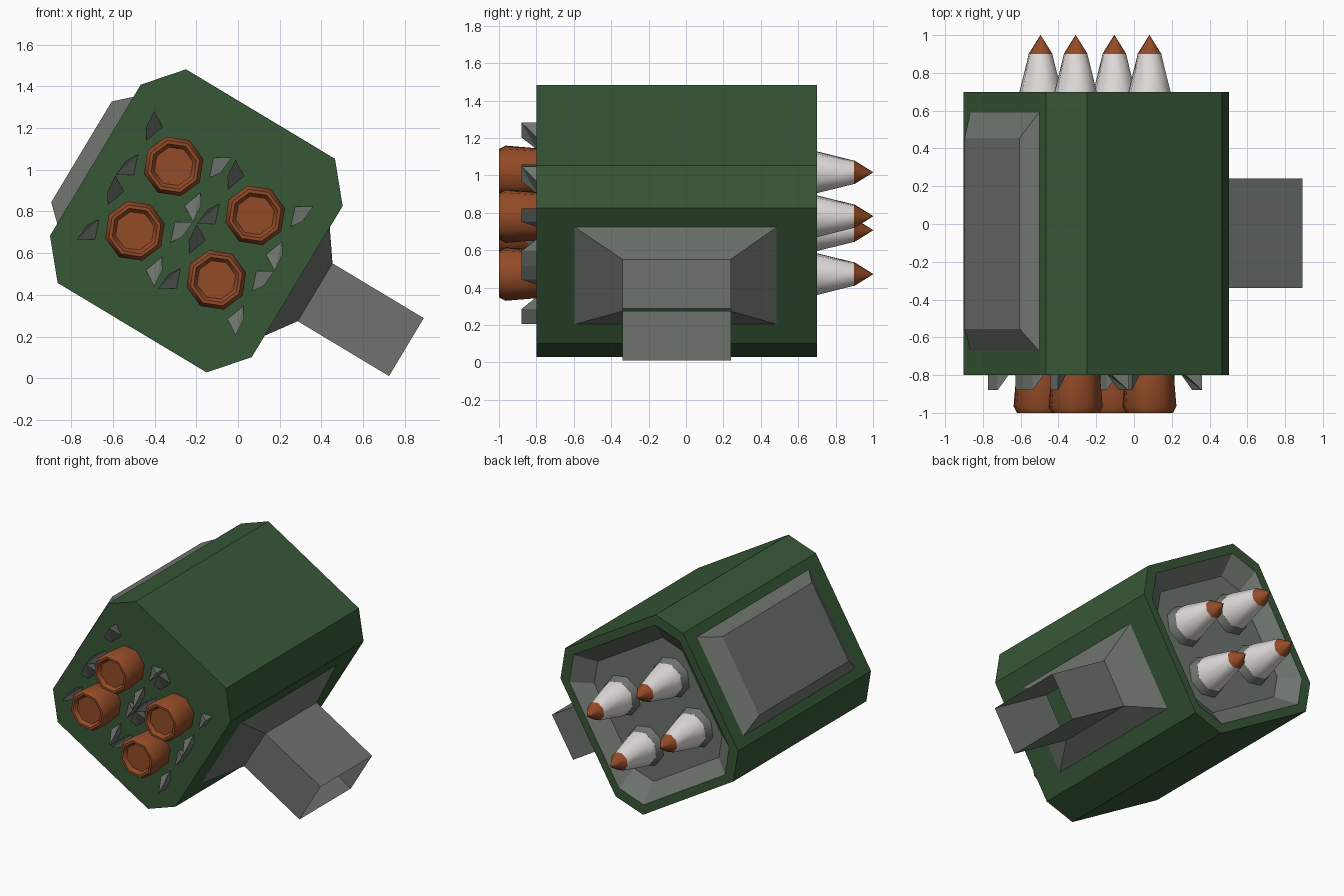
import bpy, bmesh, math

if "Cube" in bpy.data.objects:
    bpy.data.objects.remove(bpy.data.objects["Cube"])

TILT = math.radians(31)
C, S = math.cos(TILT), math.sin(TILT)
CX, CZ = -0.20, 0.755


def P(u, y, v):
    """Tilted pod coordinates (u across, v up) to world."""
    return (CX + C * u + S * v, y, CZ - S * u + C * v)


def material(name, rgb):
    m = bpy.data.materials.new(name)
    m.diffuse_color = (*rgb, 1)
    m.use_nodes = True
    m.node_tree.nodes["Principled BSDF"].inputs["Base Color"].default_value = m.diffuse_color
    return m


GREEN = material("dark_green", (0.038, 0.095, 0.038))
GREY = material("metal_grey", (0.155, 0.175, 0.155))
BROWN = material("rust_brown", (0.29, 0.07, 0.02))
WHITE = material("off_white", (0.76, 0.71, 0.71))


def build(name, verts, faces, mats, face_mats=None, smooth=False):
    me = bpy.data.meshes.new(name)
    me.from_pydata([P(*v) for v in verts], [], faces)
    for m in mats:
        me.materials.append(m)
    if face_mats:
        for p, i in zip(me.polygons, face_mats):
            p.material_index = i
    bm = bmesh.new()
    bm.from_mesh(me)
    bmesh.ops.recalc_face_normals(bm, faces=bm.faces)
    bm.to_mesh(me)
    bm.free()
    ob = bpy.data.objects.new(name, me)
    bpy.context.collection.objects.link(ob)
    if smooth:
        bpy.ops.object.select_all(action='DESELECT')
        ob.select_set(True)
        bpy.context.view_layer.objects.active = ob
        bpy.ops.object.shade_smooth_by_angle(angle=math.radians(50))
    return ob


def loft(name, rings, mats, ring_mats=None, cap0=True, cap1=True, smooth=False):
    """Skin a list of equal-length rings; ring_mats = [cap0, bands..., cap1]."""
    n = len(rings[0])
    ring_mats = ring_mats or [0] * (len(rings) + 1)
    verts = [v for r in rings for v in r]
    faces, fm = [], []
    for k in range(len(rings) - 1):
        for i in range(n):
            j = (i + 1) % n
            faces.append((k * n + i, k * n + j, (k + 1) * n + j, (k + 1) * n + i))
            fm.append(ring_mats[k + 1])
    if cap0:
        faces.append(tuple(range(n)))
        fm.append(ring_mats[0])
    if cap1:
        faces.append(tuple(range(len(verts) - n, len(verts))))
        fm.append(ring_mats[-1])
    return build(name, verts, faces, mats, fm, smooth)


# Octagonal housing with a recessed grey bay at the back
OCT = [(0.417, 0.598), (0.565, 0.423), (0.565, -0.423), (0.417, -0.598),
       (-0.417, -0.598), (-0.565, -0.423), (-0.565, 0.423), (-0.417, 0.598)]


def octa(y, s):
    return [(u * s, y, v * s) for u, v in OCT]


loft("housing", [octa(-0.8, 1), octa(0.7, 1), octa(0.7, 0.9), octa(0.6, 0.72)],
     [GREEN, GREY], [0, 0, 0, 1, 1])


# Side panel and mounting bracket
def rect(u, y0, y1, v):
    return [(u, y0, -v), (u, y1, -v), (u, y1, v), (u, y0, v)]


loft("side_panel", [rect(-0.56, -0.68, 0.60, 0.36), rect(-0.643, -0.555, 0.455, 0.282)], [GREY])
# the bracket is an open square tube
loft("mounting_arm", [rect(0.563, -0.60, 0.49, 0.306), rect(0.665, -0.34, 0.24, 0.162),
                      rect(1.176, -0.34, 0.24, 0.162)], [GREY], cap0=False, cap1=False)


# Round parts along y
def circle(cu, cv, y, r, n=8):
    return [(cu + r * math.cos(2 * math.pi * i / n), y,
             cv + r * math.sin(2 * math.pi * i / n)) for i in range(n)]


def turned(name, cu, cv, profile, mats, ring_mats=None):
    loft(name, [circle(cu, cv, y, r) for y, r in profile], mats, ring_mats, smooth=True)


# Fin wedge, seen from the front: inner edge A-B, raised outer edge C-D
FIN = [(0.138, 0.132), (0.172, 0.036), (0.210, 0.092), (0.217, 0.180)]


def fin(name, cu, cv, su, sv):
    q = [(cu + su * u, cv + sv * v) for u, v in FIN]
    verts = [(u, -0.795, v) for u, v in q] + [(u, -0.88, v) for u, v in q[2:]]
    faces = [(0, 1, 5), (1, 4, 5), (1, 2, 4), (2, 3, 5, 4), (3, 0, 5), (0, 3, 2, 1)]
    build(name, verts, faces, [GREY])


k = 0
for cu in (-0.228, 0.228):
    for cv in (-0.193, 0.168):
        k += 1
        # nozzle with a shallow dished end
        turned(f"nozzle_{k}", cu, cv,
               [(-0.79, 0.132), (-0.965, 0.147), (-1.0, 0.128), (-1.0, 0.112), (-0.975, 0.095)],
               [BROWN])
        # collar, white nose and brown tip
        turned(f"collar_{k}", cu, cv, [(0.595, 0.145), (0.655, 0.122)], [GREY])
        turned(f"rocket_{k}", cu, cv, [(0.64, 0.124), (0.70, 0.115), (0.90, 0.064)], [WHITE])
        turned(f"rocket_tip_{k}", cu, cv, [(0.899, 0.066), (1.0, 0.001)], [BROWN])
        for su in (-1, 1):
            for sv in (-1, 1):
                fin(f"fin_{k}_{'r' if su > 0 else 'l'}{'t' if sv > 0 else 'b'}", cu, cv, su, sv)
